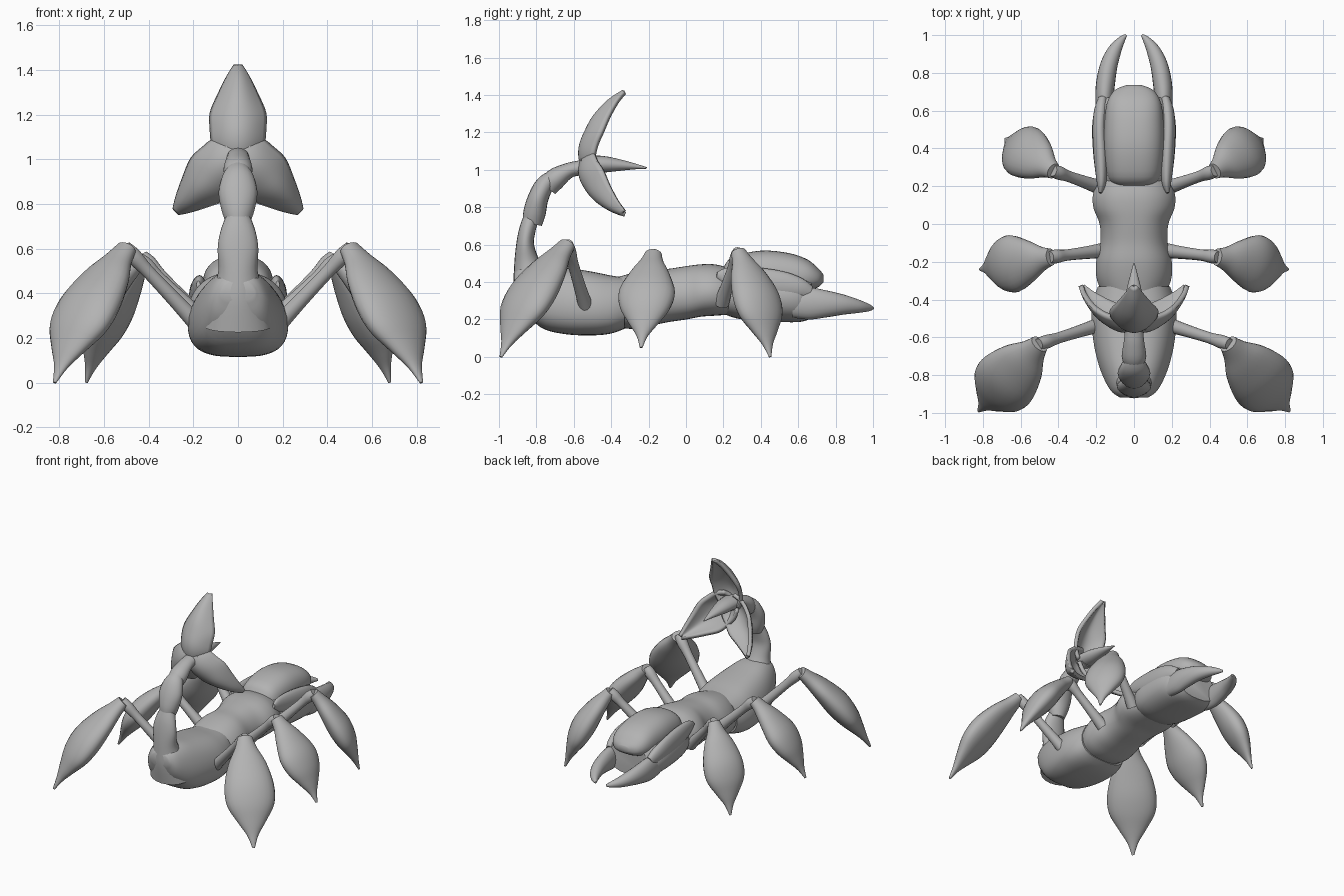
import bpy, bmesh, math
from mathutils import Vector, Matrix

if "Cube" in bpy.data.objects:
    bpy.data.objects.remove(bpy.data.objects["Cube"])

mat = bpy.data.materials.new("plain grey")
mat.diffuse_color = (0.45, 0.45, 0.45, 1)
mat.use_nodes = True
mat.node_tree.nodes["Principled BSDF"].inputs["Base Color"].default_value = mat.diffuse_color


def smooth_rows(rows, sub=4):
    """Catmull-Rom interpolation through rows of numbers."""
    out = []
    n = len(rows)
    for i in range(n - 1):
        p0, p1, p2, p3 = rows[max(i - 1, 0)], rows[i], rows[i + 1], rows[min(i + 2, n - 1)]
        for k in range(sub):
            t = k / sub
            out.append([0.5 * (2 * b + (c - a) * t + (2 * a - 5 * b + 4 * c - d) * t * t
                               + (3 * b - a - 3 * c + d) * t ** 3)
                        for a, b, c, d in zip(p0, p1, p2, p3)])
    out.append(list(rows[-1]))
    return out


def make_object(name, rings, closed=True):
    """Skin a list of point rings; closed rings also get end caps."""
    bm = bmesh.new()
    vs = [[bm.verts.new(p) for p in r] for r in rings]
    m = len(rings[0])
    for r0, r1 in zip(vs, vs[1:]):
        for j in range(m if closed else m - 1):
            k = (j + 1) % m
            bm.faces.new((r0[j], r0[k], r1[k], r1[j]))
    if closed:
        bm.faces.new(vs[0])
        bm.faces.new(vs[-1])
    bmesh.ops.recalc_face_normals(bm, faces=bm.faces)
    me = bpy.data.meshes.new(name)
    bm.to_mesh(me)
    bm.free()
    ob = bpy.data.objects.new(name, me)
    bpy.context.collection.objects.link(ob)
    me.materials.append(mat)
    bpy.ops.object.select_all(action='DESELECT')
    ob.select_set(True)
    bpy.context.view_layer.objects.active = ob
    bpy.ops.object.shade_smooth_by_angle(angle=math.radians(50))
    return ob


def sweep(name, rows, side, n=20):
    """Oval tube through rows of (x, y, z, half width along side, half thickness)."""
    rows = smooth_rows(rows)
    pts = [Vector(r[:3]) for r in rows]
    rings = []
    for i, r in enumerate(rows):
        t = (pts[min(i + 1, len(pts) - 1)] - pts[max(i - 1, 0)]).normalized()
        u = Vector(side)
        u = (u - t * u.dot(t)).normalized()
        v = t.cross(u)
        a, b = max(r[3], 0.003), max(r[4], 0.003)
        rings.append([pts[i] + u * a * math.cos(q) + v * b * math.sin(q)
                      for q in (2 * math.pi * k / n for k in range(n))])
    return make_object(name, rings)


def hull(name, rows, n=40, power=2.6, taper=0.22):
    """Body loft along y through rows of (y, half width, bottom, top)."""
    rings = []
    for y, w, lo, hi in smooth_rows(rows):
        ring = []
        for k in range(n):
            q = 2 * math.pi * k / n
            c, s = math.cos(q), math.sin(q)
            sx = math.copysign(abs(c) ** (2 / power), c)
            sz = math.copysign(abs(s) ** (2 / power), s)
            ring.append((w * sx * (1 - taper * max(0, sz)), y,
                         (lo + hi) / 2 + (hi - lo) / 2 * sz))
        rings.append(ring)
    return make_object(name, rings)


# Body: abdomen, thorax, head and head shield
hull("abdomen", [(-.918, .075, .37, .45), (-.88, .125, .27, .49), (-.78, .175, .16, .5),
                 (-.65, .21, .122, .48), (-.5, .226, .115, .455), (-.4, .215, .125, .435),
                 (-.33, .19, .15, .425)], power=3)
hull("thorax", [(-.42, .14, .17, .41), (-.3, .195, .15, .445), (-.2, .2, .165, .465),
                (-.1, .178, .185, .47), (0, .182, .2, .485), (.08, .213, .215, .495),
                (.15, .218, .22, .495), (.22, .195, .225, .48), (.3, .15, .23, .46)])
hull("head", [(.2, .175, .23, .47), (.3, .208, .2, .5), (.5, .222, .187, .49),
              (.61, .205, .187, .47), (.67, .16, .205, .44)])
hull("head_shield", [(.2, .09, .38, .48), (.25, .14, .33, .535), (.4, .158, .33, .568),
                     (.55, .155, .33, .555), (.65, .14, .35, .52), (.71, .1, .375, .47),
                     (.735, .04, .40, .44)], taper=0.1)

# Segmented tail, each segment starting with a flared rim
X = (1, 0, 0)
tail = [
    [(-.79, .25, .15, .11), (-.825, .4, .115, .1), (-.85, .5, .088, .07),
     (-.86, .6, .091, .048), (-.848, .68, .078, .044), (-.825, .75, .052, .042)],
    [(-.822, .71, .052, .052), (-.81, .77, .073, .06), (-.79, .85, .087, .055),
     (-.755, .92, .072, .05), (-.71, .96, .045, .04)],
    [(-.74, .9, .05, .05), (-.70, .95, .065, .058), (-.63, .995, .055, .042),
     (-.57, 1.01, .05, .04), (-.5, 1.02, .055, .045)],
]
for i, seg in enumerate(tail):
    sweep(f"tail_segment_{i + 1}", [(0, y, z, a, b) for y, z, a, b in seg], X)
sweep("stinger", [(0, -.56, 1.03, .07, .045), (0, -.45, 1.03, .06, .045),
                  (0, -.35, 1.025, .04, .03), (0, -.27, 1.018, .02, .015),
                  (0, -.21, 1.01, .004, .004)], X)

# Three cupped petals around the stinger: (radius, spine y, edge y, half width)
petal = smooth_rows([(-.02, -.55, -.5, .08), (.04, -.563, -.49, .11), (.1, -.558, -.475, .117),
                     (.17, -.53, -.445, .117), (.25, -.485, -.41, .083), (.33, -.41, -.365, .043),
                     (.38, -.335, -.325, .012)])
for name, ang in (("upper_petal", 0), ("lower_petal_right", 134), ("lower_petal_left", -134)):
    rot = Matrix.Rotation(math.radians(ang), 3, 'Y')
    rings = [[rot @ Vector((w * u, ys + (ye - ys) * u * u, r)) + Vector((0, 0, 1.035))
              for u in (k / 8 for k in range(-8, 9))] for r, ys, ye, w in petal]
    ob = make_object(name, rings, closed=False)
    sol = ob.modifiers.new("thickness", 'SOLIDIFY')
    sol.thickness = 0.026
    sol.offset = 0

# Legs: thin upper leg from hip to knee, leaf-shaped lower leg from knee to tip
# (hip, knee, tip, leaf half width, half thickness, extra fullness near the tip)
legs = {
    "front": ((.17, .19, .29), (.425, .28, .56), (.68, .45, 0), .14, .08, .07),
    "middle": ((.16, -.14, .28), (.44, -.175, .55), (.815, -.24, .05), .152, .08, 0),
    "rear": ((.17, -.53, .25), (.5, -.635, .6), (.822, -.99, 0), .168, .088, .08),
}
leaf = [(0, .3, .45), (.1, .42, .58), (.25, .72, .8), (.45, 1, 1), (.62, .88, .88),
        (.77, .52, .55), (.89, .2, .27), (1, .05, .08)]
for name, (hip, knee, tip, width, thick, full) in legs.items():
    for label, s in (("right", 1), ("left", -1)):
        h, k, t = (Vector((s * p[0], p[1], p[2])) for p in (hip, knee, tip))
        sweep(f"{name}_upper_leg_{label}",
              [(*h.lerp(k, f), r, r) for f, r in
               ((0, .042), (.3, .034), (.7, .03), (.9, .037), (1.02, .03))], (0, 1, 0), 14)
        d = t - k
        side = Vector((-d.y, d.x, 0)).normalized()
        out = d.cross(side).normalized()
        out *= 1 if out.z > 0 else -1
        rows = []
        for f, a, b in leaf:
            p = k + d * f + out * .035 * math.sin(math.pi * f)
            extra = full * max(0, math.sin(math.pi * f))
            rows.append((*p, width * min(1, a + extra), thick * b))
        sweep(f"{name}_lower_leg_{label}", rows, side, 24)

# Cheek plates and curved mandibles
for label, s in (("right", 1), ("left", -1)):
    sweep(f"cheek_{label}", [(s * x, y, z, a, b) for x, y, z, a, b in (
        (.178, .165, .44, .008, .015), (.172, .22, .43, .025, .05), (.175, .35, .405, .038, .075),
        (.182, .5, .385, .038, .075), (.175, .6, .365, .036, .06), (.165, .66, .34, .025, .04))], X)
    sweep(f"mandible_{label}", [(s * x, y, z, a, b) for x, y, z, a, b in (
        (.155, .57, .285, .045, .075), (.157, .66, .285, .048, .085), (.15, .75, .283, .05, .072),
        (.133, .84, .279, .046, .054), (.102, .92, .27, .036, .036), (.066, .975, .263, .02, .02),
        (.042, 1.0, .26, .007, .007))], X)
